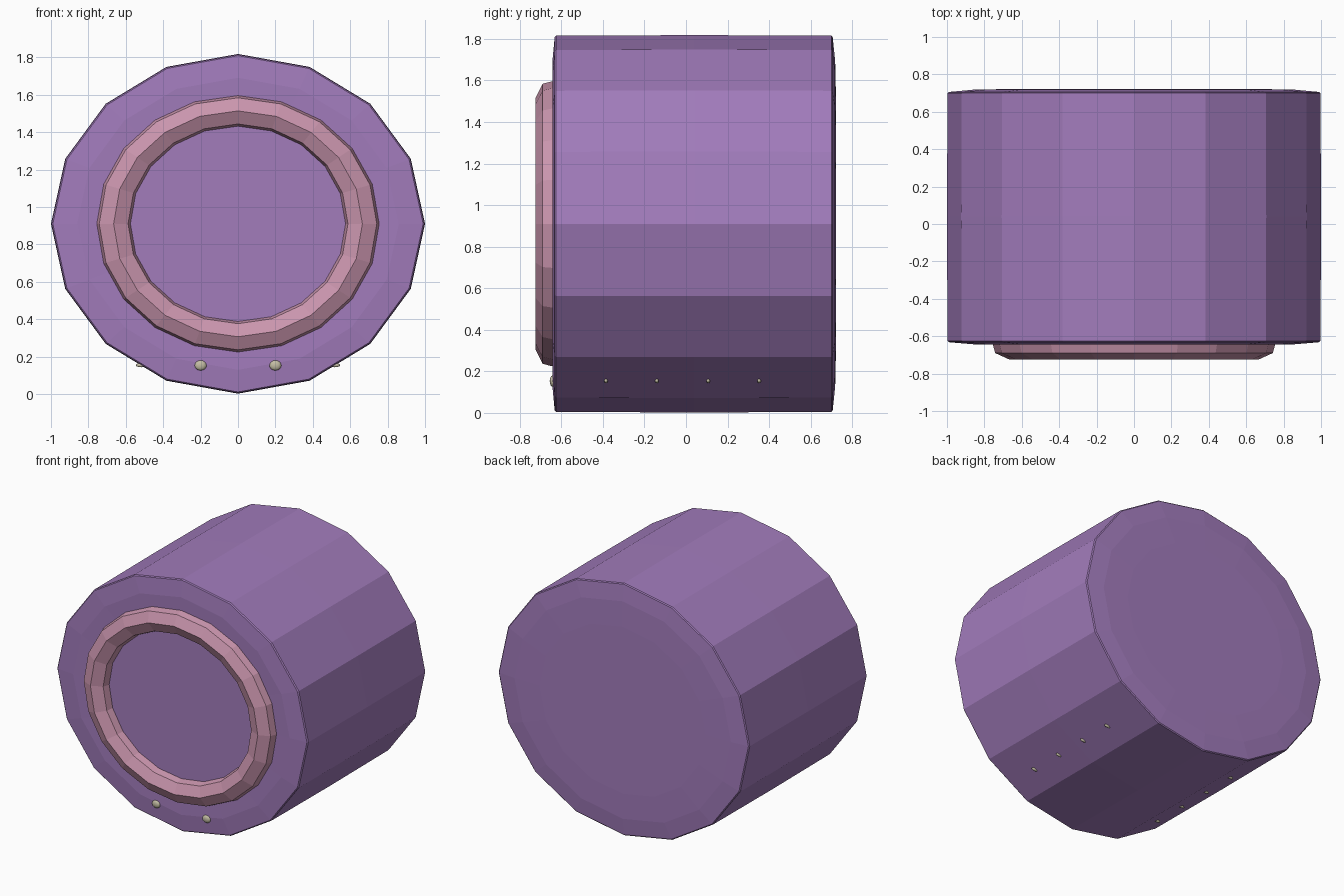
import bpy, bmesh, math

if "Cube" in bpy.data.objects:
    bpy.data.objects.remove(bpy.data.objects["Cube"])

CZ, SQUASH = 0.91, 0.908   # centre height and vertical squash of the barrel


def material(name, rgb):
    m = bpy.data.materials.new(name)
    m.diffuse_color = (*rgb, 1)
    m.use_nodes = True
    m.node_tree.nodes["Principled BSDF"].inputs["Base Color"].default_value = m.diffuse_color
    return m


purple = material("purple", (0.36, 0.20, 0.50))
pink = material("pink", (0.59, 0.30, 0.42))
cream = material("cream", (0.55, 0.51, 0.37))


def finish(bm, name, mat, smooth=False):
    bmesh.ops.recalc_face_normals(bm, faces=bm.faces[:])
    mesh = bpy.data.meshes.new(name)
    bm.to_mesh(mesh)
    bm.free()
    mesh.materials.append(mat)
    for p in mesh.polygons:
        p.use_smooth = smooth
    obj = bpy.data.objects.new(name, mesh)
    bpy.context.collection.objects.link(obj)
    return obj


def lathe(name, profile, sides, mat, closed=False):
    """Spin (radius, y) points round the y axis, squashed in z."""
    bm = bmesh.new()
    rings = []
    for r, y in profile:
        rings.append([bm.verts.new((r * math.sin(2 * math.pi * i / sides), y,
                                    CZ + SQUASH * r * math.cos(2 * math.pi * i / sides)))
                      for i in range(sides)])
    pairs = list(zip(rings, rings[1:]))
    if closed:
        pairs.append((rings[-1], rings[0]))
    else:
        bm.faces.new(rings[0])
        bm.faces.new(rings[-1])
    for a, b in pairs:
        for i in range(sides):
            j = (i + 1) % sides
            bm.faces.new((a[i], a[j], b[j], b[i]))
    return finish(bm, name, mat)


def bead(name, loc, radii):
    bm = bmesh.new()
    bmesh.ops.create_uvsphere(bm, u_segments=12, v_segments=8, radius=1)
    for v in bm.verts:
        v.co = [c + k * s for c, k, s in zip(loc, v.co, radii)]
    return finish(bm, name, cream, True)


# Barrel with shallow domed ends
lathe("barrel_body", [(0.70, -0.64), (0.86, -0.643), (0.99, -0.632), (0.997, -0.625),
                      (1.0, 0.04),
                      (0.997, 0.70), (0.99, 0.706), (0.86, 0.718), (0.66, 0.722)], 16, purple)

# Raised rim on the front
lathe("front_rim", [(0.755, -0.62), (0.755, -0.645), (0.742, -0.69), (0.665, -0.725),
                    (0.588, -0.69), (0.575, -0.645), (0.575, -0.62)], 20, pink, closed=True)

# Small beads: two on the front, four along each lower side
for side in (-1, 1):
    bead("front_bead", (side * 0.2, -0.642, 0.153), (0.032, 0.014, 0.027))
    for y in (-0.385, -0.14, 0.107, 0.352):
        bead("side_bead", (side * 0.517, y, 0.154), (0.029, 0.009, 0.011))
